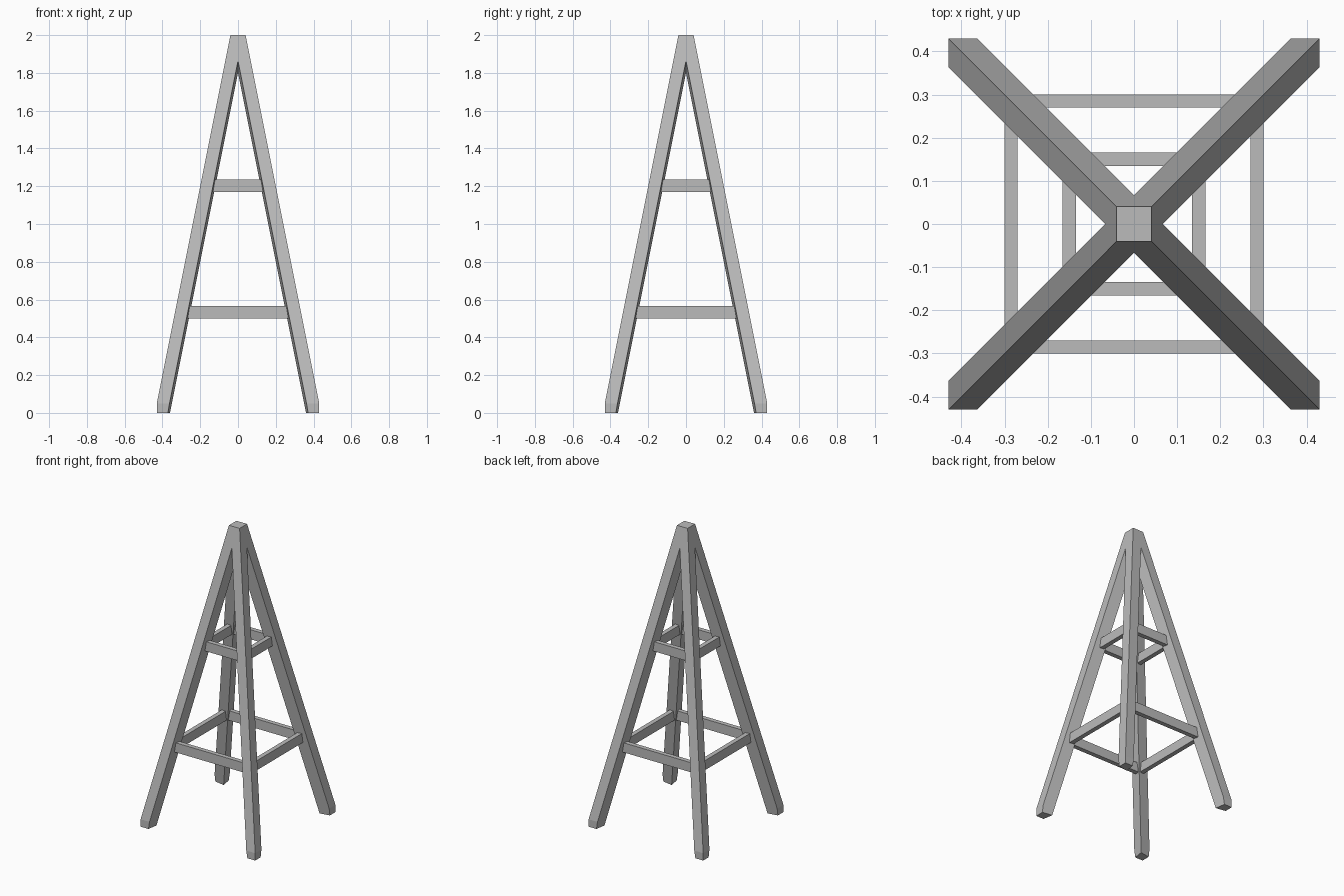
import bpy
import bmesh

HEIGHT = 2.0
FOOT = 0.43       # outer limit of the feet
SLOPE = 0.2       # lean of each leg along x and y

if "Cube" in bpy.data.objects:
    bpy.data.objects.remove(bpy.data.objects["Cube"], do_unlink=True)

grey = bpy.data.materials.new("plain grey")
grey.use_nodes = True
colour = (0.5, 0.5, 0.5, 1)
grey.diffuse_color = colour
grey.node_tree.nodes["Principled BSDF"].inputs["Base Color"].default_value = colour


def add_object(name, bm):
    bmesh.ops.recalc_face_normals(bm, faces=bm.faces)
    mesh = bpy.data.meshes.new(name)
    bm.to_mesh(mesh)
    bm.free()
    mesh.materials.append(grey)
    obj = bpy.data.objects.new(name, mesh)
    bpy.context.collection.objects.link(obj)
    return obj


def leg(name, sx, sy):
    """Leaning four-sided beam with its outer foot edges trimmed upright."""
    bm = bmesh.new()
    rings = []
    for z in (0, HEIGHT):
        o = 0.04 + SLOPE * (HEIGHT - z)
        side, inner = o - 0.067, o - 0.08
        section = [(o, o), (side, o), (inner, inner), (o, side)]
        rings.append([bm.verts.new((x, y, z)) for x, y in section])
    low, high = rings
    bm.faces.new(low)
    bm.faces.new(high)
    for i in range(4):
        j = (i + 1) % 4
        bm.faces.new((low[i], low[j], high[j], high[i]))
    # trim the foot and close each cut
    for normal in ((1, 0, 0), (0, 1, 0)):
        cut = bmesh.ops.bisect_plane(
            bm, geom=bm.verts[:] + bm.edges[:] + bm.faces[:],
            plane_co=[FOOT * n for n in normal], plane_no=normal, clear_outer=True)
        edges = [e for e in bm.edges if e.is_boundary]
        bmesh.ops.holes_fill(bm, edges=edges)
    bmesh.ops.scale(bm, vec=(sx, sy, 1), verts=bm.verts)
    add_object(name, bm)


def box(name, centre, size):
    bm = bmesh.new()
    bmesh.ops.create_cube(bm, size=1)
    bmesh.ops.scale(bm, vec=size, verts=bm.verts)
    bmesh.ops.translate(bm, vec=centre, verts=bm.verts)
    add_object(name, bm)


# Legs
for sx, across in ((1, "left"), (-1, "right")):
    for sy, depth in ((-1, "front"), (1, "back")):
        leg(f"{depth}_{across}_leg", sx, sy)

# Two square rings of rungs, with their ends buried in the legs
for level, reach, z in (("lower", 0.285, 0.533), ("upper", 0.15, 1.203)):
    for s, depth, across in ((-1, "front", "right"), (1, "back", "left")):
        box(f"{level}_{depth}_rung", (0, s * reach, z), (2 * reach, 0.031, 0.065))
        box(f"{level}_{across}_rung", (s * reach, 0, z), (0.031, 2 * reach, 0.065))
